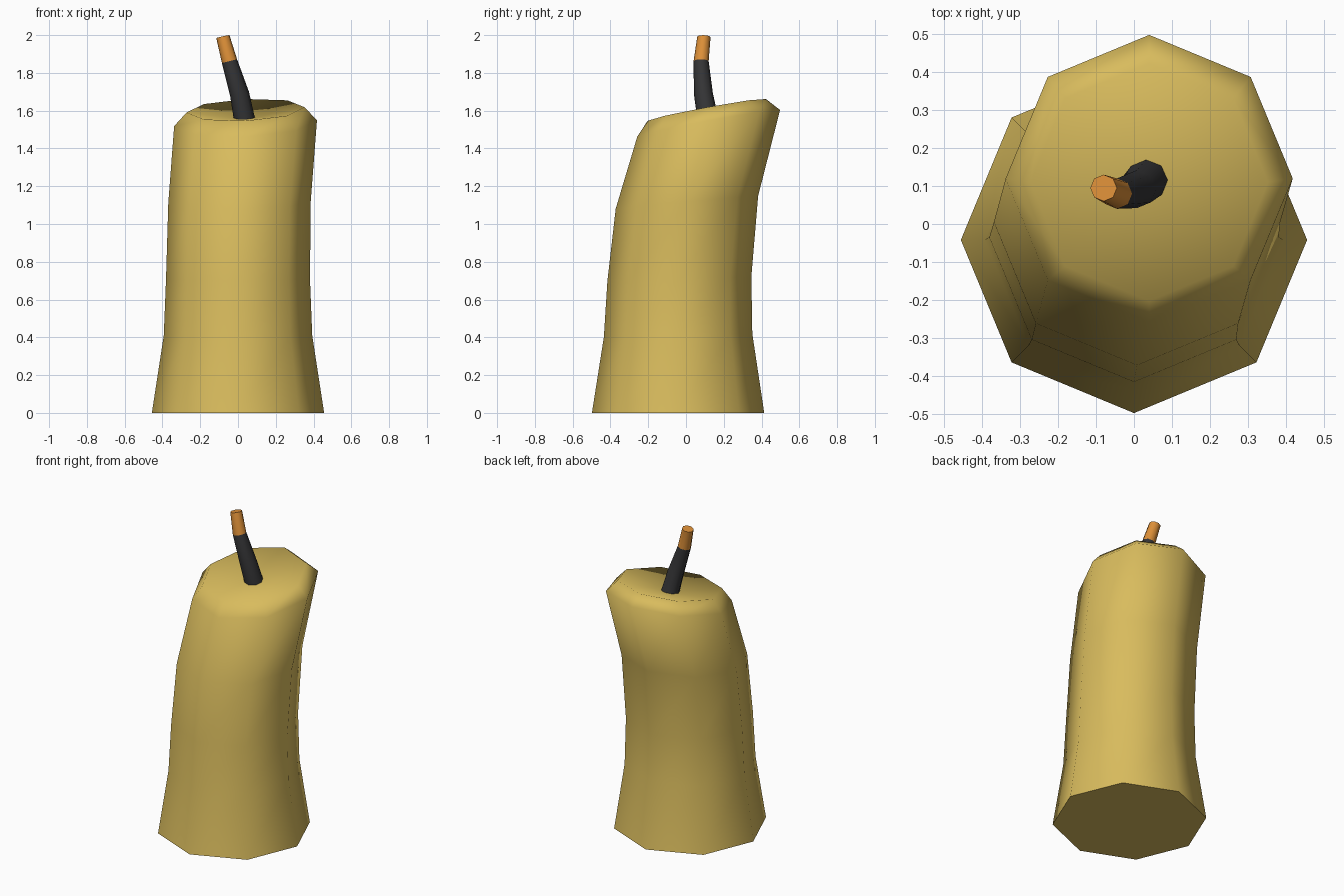
import bpy, bmesh, math

if "Cube" in bpy.data.objects:
    bpy.data.objects.remove(bpy.data.objects["Cube"])

SIDES = 8


def material(name, rgb):
    m = bpy.data.materials.new(name)
    m.diffuse_color = (*rgb, 1)
    m.use_nodes = True
    m.node_tree.nodes["Principled BSDF"].inputs["Base Color"].default_value = m.diffuse_color
    return m


def loft(name, rings, mats, mat_from_ring=999, dip=None):
    """Octagonal rings (x, y, z, radius, x slope, y slope) skinned into one closed mesh."""
    bm = bmesh.new()
    loops = []
    for x, y, z, r, sx, sy in rings:
        loop = []
        for i in range(SIDES):
            a = math.tau * i / SIDES
            dx, dy = r * math.cos(a), r * math.sin(a)
            loop.append(bm.verts.new((x + dx, y + dy, z + sx * dx + sy * dy)))
        loops.append(loop)
    for k, (lo, hi) in enumerate(zip(loops, loops[1:])):
        for i in range(SIDES):
            j = (i + 1) % SIDES
            f = bm.faces.new((lo[i], lo[j], hi[j], hi[i]))
            f.smooth = True
            f.material_index = 1 if k >= mat_from_ring else 0
    bm.faces.new(loops[0][::-1])
    top = loops[-1]
    if dip:  # fan sinking to a centre point
        c = bm.verts.new(dip)
        for i in range(SIDES):
            bm.faces.new((top[i], top[(i + 1) % SIDES], c)).smooth = True
    else:
        bm.faces.new(top).material_index = len(mats) - 1
    # crisp edges around flat caps
    for e in bm.edges:
        if any(not f.smooth for f in e.link_faces):
            e.smooth = False
    me = bpy.data.meshes.new(name)
    bm.to_mesh(me)
    bm.free()
    for m in mats:
        me.materials.append(m)
    ob = bpy.data.objects.new(name, me)
    bpy.context.collection.objects.link(ob)
    return ob


wax = material("yellow wax", (0.69, 0.50, 0.11))
black = material("charred wick", (0.035, 0.035, 0.037))
orange = material("glowing tip", (0.73, 0.28, 0.04))

# Leaning candle body with a bevelled, slightly sunken top
loft("candle_body", [
    (0.0, -0.042, 0.0, 0.456, 0, 0),
    (0.0, -0.042, 0.41, 0.393, 0, 0.025),
    (0.0, -0.035, 0.71, 0.381, 0, 0.03),
    (0.008, 0.005, 1.115, 0.377, 0.01, 0.09),
    (0.04, 0.12, 1.533, 0.378, 0.04, 0.187),
    (0.04, 0.11, 1.604, 0.313, 0.045, 0.184),
], [wax], dip=(0.04, 0.115, 1.555))

# Curved wick with a glowing end
loft("wick", [
    (0.036, 0.118, 1.545, 0.056, 0.1, 0.1),
    (0.008, 0.092, 1.69, 0.050, 0.2, 0.08),
    (-0.045, 0.08, 1.862, 0.040, 0.25, 0.0),
    (-0.08, 0.095, 1.992, 0.035, 0.22, -0.05),
], [black, orange], mat_from_ring=2)
